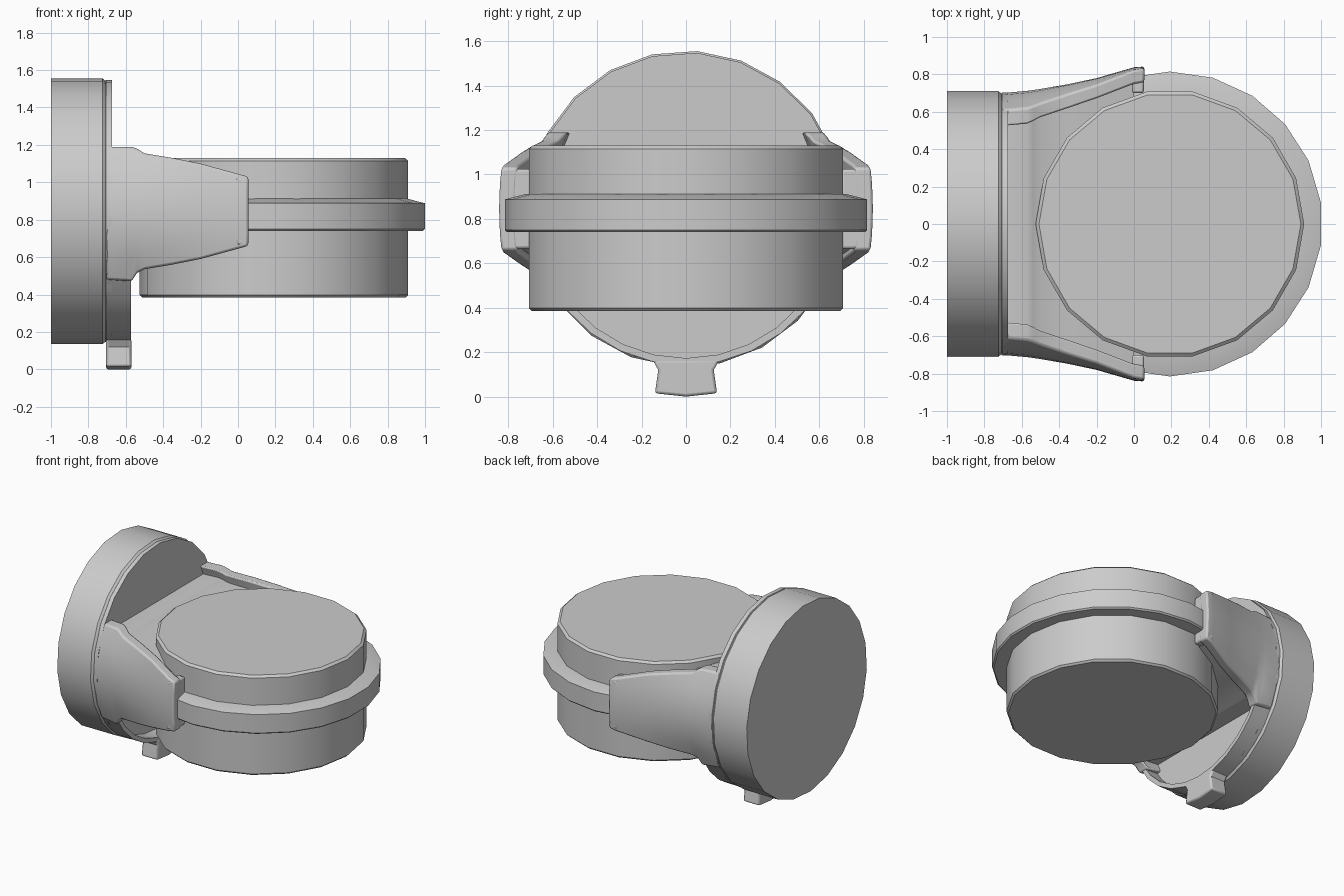
import bpy, bmesh, math

if "Cube" in bpy.data.objects:
    bpy.data.objects.remove(bpy.data.objects["Cube"])

CX, CZ = 0.192, 0.845      # drum axis x, back disc axis z


def make(name, rings, bevel=0.0, angle=30):
    """Skin a list of equal-length closed rings and cap both ends."""
    bm = bmesh.new()
    vs = [[bm.verts.new(p) for p in r] for r in rings]
    n = len(vs[0])
    for a, b in zip(vs, vs[1:]):
        for i in range(n):
            j = (i + 1) % n
            bm.faces.new((a[i], a[j], b[j], b[i]))
    bm.faces.new(vs[0])
    bm.faces.new(vs[-1])
    bmesh.ops.recalc_face_normals(bm, faces=bm.faces)
    me = bpy.data.meshes.new(name)
    bm.to_mesh(me)
    bm.free()
    ob = bpy.data.objects.new(name, me)
    bpy.context.collection.objects.link(ob)
    if bevel:
        m = ob.modifiers.new("soft_edges", 'BEVEL')
        m.width, m.segments = bevel, 2
        m.limit_method, m.angle_limit = 'ANGLE', math.radians(40)
    bpy.ops.object.select_all(action='DESELECT')
    ob.select_set(True)
    bpy.context.view_layer.objects.active = ob
    bpy.ops.object.shade_smooth_by_angle(angle=math.radians(angle))
    return ob


def circle(n, phase):
    return [math.radians(phase) + 2 * math.pi * i / n for i in range(n)]


def lathe_z(name, profile, n, phase):
    make(name, [[(CX + r * math.cos(t), r * math.sin(t), z) for t in circle(n, phase)]
                for r, z in profile])


def lathe_x(name, profile, n, phase):
    make(name, [[(x, r * math.cos(t), CZ + r * math.sin(t)) for t in circle(n, phase)]
                for r, x in profile])


def prism_x(name, outline, x0, x1, bevel=0.0):
    make(name, [[(x, y, z) for y, z in outline] for x in (x0, x1)], bevel)


# Drum: lower body, upper body and flange
lathe_z("drum_lower", [(0.705, 0.385), (0.718, 0.398), (0.718, 0.80)], 18, 0)
lathe_z("drum_upper", [(0.718, 0.80), (0.718, 1.115), (0.700, 1.13)], 18, 0)
lathe_z("drum_flange", [(0.72, 0.74), (0.805, 0.74), (0.815, 0.75),
                        (0.815, 0.888), (0.722, 0.912)], 22, 90)

# Back disc with groove, and the yoke face plate
lathe_x("back_disc", [(0.712, -1.0), (0.712, -0.725), (0.70, -0.71), (0.69, -0.70)], 22, 86)
lathe_x("yoke_plate", [(0.69, -0.715), (0.704, -0.705), (0.704, -0.675)], 22, 86)

# Lower skirt: an arc of wall around the plate
arc = [math.radians(208 + 124 * i / 10) for i in range(11)]
outline = [(0.704 * math.cos(t), CZ + 0.704 * math.sin(t)) for t in arc]
outline += [(0.672 * math.cos(t), CZ + 0.672 * math.sin(t)) for t in reversed(arc)]
prism_x("yoke_skirt", outline, -0.705, -0.572)

# Bottom tab
prism_x("bottom_tab", [(-0.14, 0.015), (0, 0.0), (0.14, 0.015), (0.125, 0.12), (0.15, 0.165),
                       (-0.15, 0.165), (-0.125, 0.12)], -0.705, -0.57, 0.012)

# Arm stations: x, bottom z, top z, outer y, edge drop, thickness
stations = [(-0.705, 0.48, 1.19, 0.700, 0.090, 0.09),
            (-0.57, 0.47, 1.19, 0.712, 0.090, 0.09),
            (-0.54, 0.515, 1.18, 0.716, 0.085, 0.085),
            (-0.50, 0.535, 1.155, 0.722, 0.075, 0.08),
            (-0.35, 0.56, 1.13, 0.748, 0.050, 0.08),
            (-0.20, 0.59, 1.10, 0.780, 0.035, 0.075),
            (0.00, 0.645, 1.045, 0.838, 0.015, 0.075),
            (0.055, 0.66, 1.03, 0.842, 0.010, 0.075)]


def arm_ring(st, side):
    x, lo, hi, y, drop, thick = st
    ts = [-1 + i / 3 for i in range(7)]
    row = [(y - drop * t * t, (lo + hi) / 2 + t * (hi - lo) / 2) for t in ts]
    ring = row + [(a - thick, z) for a, z in reversed(row)]
    return [(x, side * a, z) for a, z in ring]


for side, label in ((-1, "front"), (1, "back")):
    make("yoke_arm_" + label, [arm_ring(s, side) for s in stations], 0.012)
    # Lip on the arm tip that reaches in to the drum
    prism_x("arm_lip_" + label, [(side * 0.70, 0.665), (side * 0.83, 0.665),
                                 (side * 0.83, 1.025), (side * 0.70, 1.025)],
            -0.01, 0.053, 0.012)

# Web between the arms, set slightly inside their edges
web = []
for x, lo, hi, y, drop, thick in stations[:7]:
    w = y - drop - thick / 2
    b, t = max(lo + 0.03, 0.545), hi - 0.07
    web.append([(x, -w, b), (x, w, b), (x, w, t), (x, -w, t)])
make("yoke_web", web)
